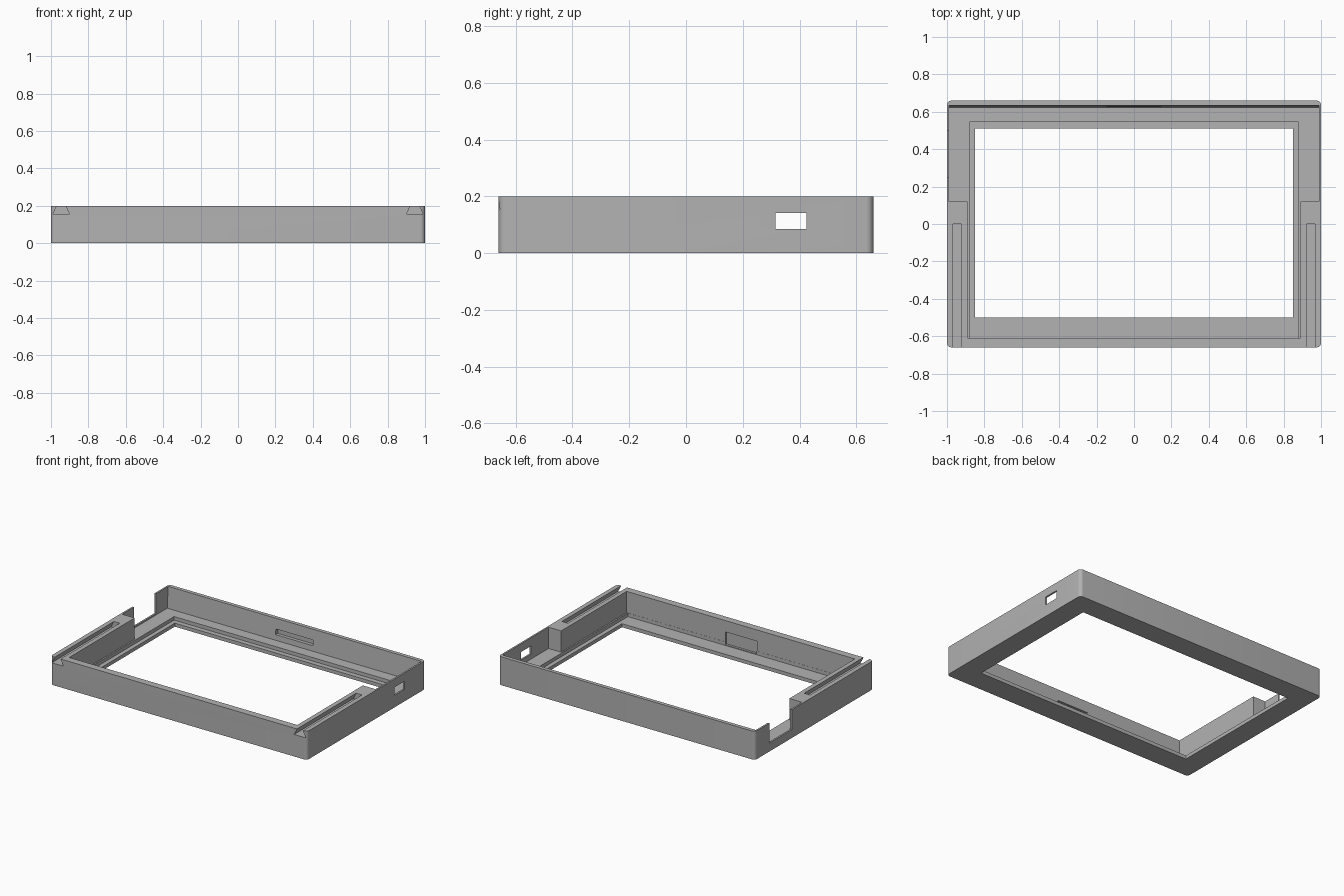
import bpy
import bmesh
from mathutils import Vector

cube = bpy.data.objects.get("Cube")
if cube:
    bpy.data.objects.remove(cube, do_unlink=True)

gray = bpy.data.materials.new("plain gray")
gray.use_nodes = True
color = (0.45, 0.45, 0.45, 1)
gray.diffuse_color = color
gray.node_tree.nodes["Principled BSDF"].inputs["Base Color"].default_value = color


def prism(name, profile, axis, lo, hi, corner=0):
    """Extrude a closed profile along an axis: 'x' (y,z), 'y' (x,z) or 'z' (x,y)."""
    place = {"x": lambda a, b, t: (t, a, b),
             "y": lambda a, b, t: (a, t, b),
             "z": lambda a, b, t: (a, b, t)}[axis]
    bm = bmesh.new()
    face = bm.faces.new([bm.verts.new(place(a, b, lo)) for a, b in profile])
    top = bmesh.ops.extrude_face_region(bm, geom=[face])["geom"]
    shift = Vector(place(0, 0, hi - lo))
    bmesh.ops.translate(bm, vec=shift, verts=[v for v in top if isinstance(v, bmesh.types.BMVert)])
    if corner:
        upright = [e for e in bm.edges if abs(e.verts[0].co.z - e.verts[1].co.z) > 0.1]
        bmesh.ops.bevel(bm, geom=upright, offset=corner, segments=6, profile=0.5, affect="EDGES")
    bmesh.ops.recalc_face_normals(bm, faces=bm.faces)
    mesh = bpy.data.meshes.new(name)
    bm.to_mesh(mesh)
    bm.free()
    obj = bpy.data.objects.new(name, mesh)
    bpy.context.collection.objects.link(obj)
    mesh.materials.append(gray)
    return obj


def box(name, x, y, z, corner=0):
    rect = [(x[0], y[0]), (x[1], y[0]), (x[1], y[1]), (x[0], y[1])]
    return prism(name, rect, "z", z[0], z[1], corner)


HEIGHT, FLOOR, ABOVE = 0.2, 0.05, 0.3

# Outer block with rounded upright corners
frame = box("bezel_frame", (-1, 1), (-0.66, 0.66), (0, HEIGHT), corner=0.025)

cutters = [
    # Interior between the side rails, and the wider rear bay with a leaning back wall
    box("front_cavity", (-0.89, 0.89), (-0.61, 0.2), (FLOOR, ABOVE)),
    prism("rear_cavity", [(0.12, FLOOR), (0.623, FLOOR), (0.634, HEIGHT + 0.01),
                          (0.634, ABOVE), (0.12, ABOVE)], "x", -0.988, 0.988),
    # Screen recess and window
    box("screen_recess", (-0.88, 0.88), (-0.609, 0.545), (0.025, 0.1)),
    box("screen_window", (-0.85, 0.85), (-0.5, 0.51), (-0.1, 0.1)),
    # Side port and open notch in the opposite wall
    box("port_hole", (0.95, 1.1), (0.315, 0.425), (0.085, 0.142)),
    box("side_notch", (-1.1, -0.95), (0.25, 0.5), (0.06, ABOVE)),
    # Shallow slots inside the front and back walls
    box("front_wall_slot", (-0.125, 0.12), (-0.625, -0.55), (0.03, 0.12)),
    box("back_wall_slot", (-0.145, 0.145), (0.55, 0.65), (0.088, 0.127)),
]

# Dovetail grooves in both side rails, open at the front
for side, label in ((-1, "right"), (1, "left")):
    dovetail = [(0.9, 0.155), (0.99, 0.155), (0.968, HEIGHT), (0.968, ABOVE),
                (0.922, ABOVE), (0.922, HEIGHT)]
    cutters.append(prism(label + "_groove", [(side * a, b) for a, b in dovetail], "y", -0.8, 0))

for cutter in cutters:
    cutter.hide_render = True
    mod = frame.modifiers.new(cutter.name, "BOOLEAN")
    mod.operation = "DIFFERENCE"
    mod.solver = "EXACT"
    mod.object = cutter

# Apply the cuts and drop the helpers
bpy.context.view_layer.update()
graph = bpy.context.evaluated_depsgraph_get()
result = bpy.data.meshes.new_from_object(frame.evaluated_get(graph))
frame.modifiers.clear()
frame.data = result
result.name = "bezel_frame"
for cutter in cutters:
    bpy.data.objects.remove(cutter, do_unlink=True)

bpy.ops.object.select_all(action="DESELECT")
frame.select_set(True)
bpy.context.view_layer.objects.active = frame
bpy.ops.object.shade_smooth_by_angle()
